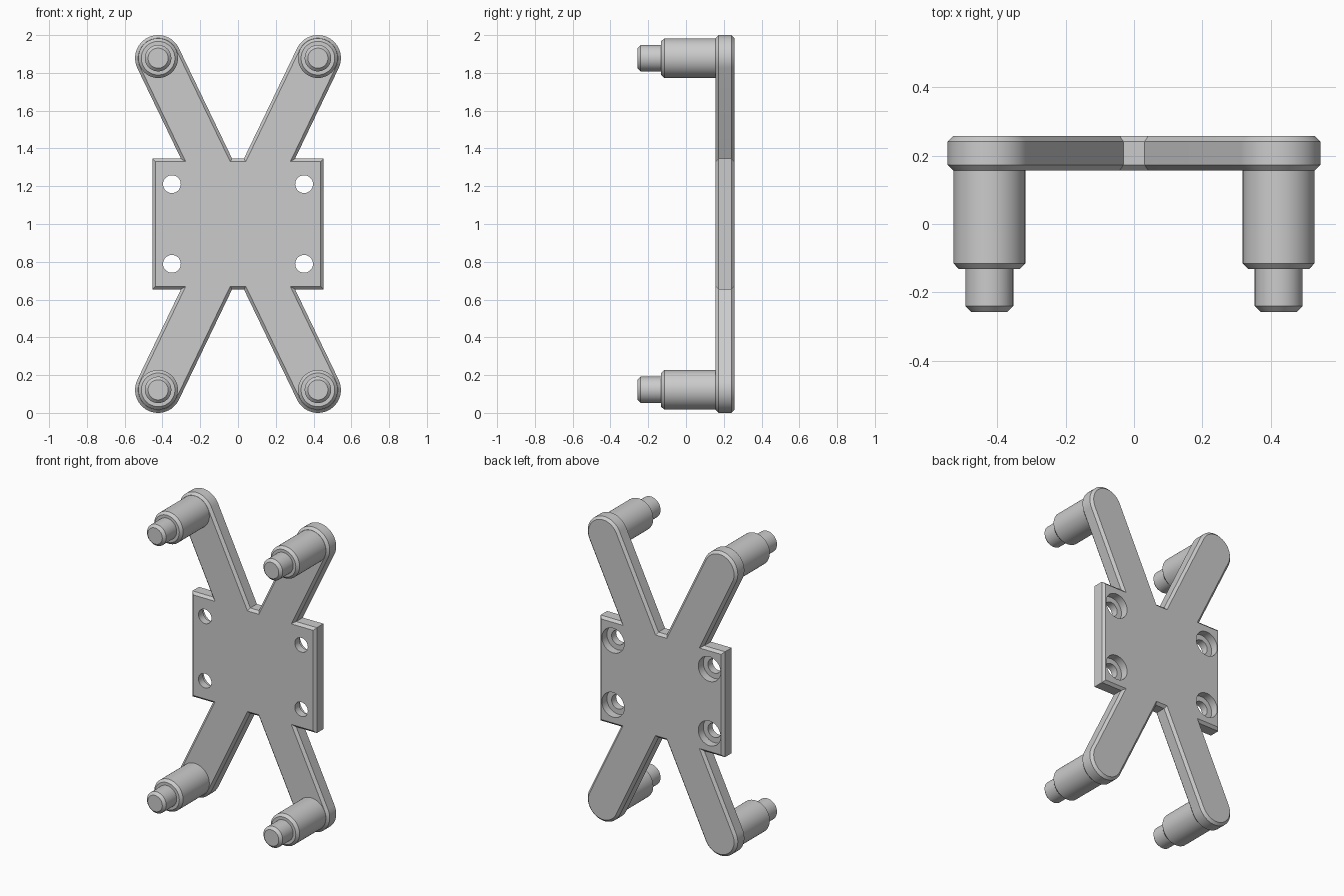
import bpy, bmesh
from math import sin, cos, pi, atan2, tan

if "Cube" in bpy.data.objects:
    bpy.data.objects.remove(bpy.data.objects["Cube"])

W, H = 0.452, 0.346            # half size of the central plate
CX, CZ, R = 0.423, 0.878, 0.122  # arm tip centre (from plate centre) and radius
Y0, Y1 = 0.157, 0.257          # front and back of the plate
CORNERS = [(sx, sz) for sx in (-1, 1) for sz in (-1, 1)]


def finish(name, bm):
    bmesh.ops.recalc_face_normals(bm, faces=bm.faces)
    me = bpy.data.meshes.new(name)
    bm.to_mesh(me)
    bm.free()
    ob = bpy.data.objects.new(name, me)
    bpy.context.collection.objects.link(ob)
    return ob


def lathe(bm, profile, x, z, n=48):
    """Closed solid turned about the y axis from (radius, y) pairs."""
    rings = [[bm.verts.new((x + r * cos(2 * pi * i / n), y, z + r * sin(2 * pi * i / n)))
              for i in range(n)] for r, y in profile]
    for a, b in zip(rings, rings[1:]):
        for i in range(n):
            j = (i + 1) % n
            bm.faces.new((a[i], a[j], b[j], b[i]))
    bm.faces.new(rings[0])
    bm.faces.new(rings[-1])


def smooth(ob):
    bpy.ops.object.select_all(action='DESELECT')
    ob.select_set(True)
    bpy.context.view_layer.objects.active = ob
    bpy.ops.object.shade_smooth_by_angle(angle=0.5)


# X-shaped plate outline: one quarter, then mirrored
th = atan2(CZ, CX)
mid = CX - (CZ - H) / tan(th)
half = R / sin(th)
quarter = [(mid - half, H)]
for i in range(25):
    a = th + pi / 2 - pi * i / 24
    quarter.append((CX + R * cos(a), CZ + R * sin(a)))
quarter += [(mid + half, H), (W, H)]
outline = (quarter + [(x, -z) for x, z in reversed(quarter)]
           + [(-x, -z) for x, z in quarter] + [(-x, z) for x, z in reversed(quarter)])

# Bracket plate with chamfered rims
bm = bmesh.new()
face = bm.faces.new([bm.verts.new((x, Y0, 1 + z)) for x, z in outline])
ext = bmesh.ops.extrude_face_region(bm, geom=[face])
for v in ext['geom']:
    if isinstance(v, bmesh.types.BMVert):
        v.co.y = Y1
bmesh.ops.recalc_face_normals(bm, faces=bm.faces)
rims = [e for e in bm.edges if abs(e.verts[0].co.y - e.verts[1].co.y) < 1e-5]
bmesh.ops.bevel(bm, geom=rims, offset=0.016, segments=1, affect='EDGES', profile=0.5)
plate = finish("bracket_plate", bm)

# Counterbored screw holes, wider at the back
bm = bmesh.new()
for sx, sz in CORNERS:
    lathe(bm, [(0.047, 0.05), (0.047, 0.205), (0.081, 0.205), (0.081, 0.35)],
          sx * 0.35, 1 + sz * 0.211)
cutter = finish("hole_cutter", bm)
cutter.hide_render = True
mod = plate.modifiers.new("holes", 'BOOLEAN')
mod.operation = 'DIFFERENCE'
mod.solver = 'EXACT'
mod.object = cutter
bpy.context.view_layer.objects.active = plate
bpy.ops.object.modifier_apply(modifier="holes")
bpy.data.objects.remove(cutter)
smooth(plate)

# Stepped pegs on the front of each arm tip
for sx, sz in CORNERS:
    bm = bmesh.new()
    lathe(bm, [(0.105, Y0 + 0.004), (0.105, -0.115), (0.089, -0.132), (0.07, -0.132),
               (0.07, -0.24), (0.053, -0.257)], sx * CX, 1 + sz * CZ)
    side = "right" if sx > 0 else "left"
    smooth(finish(f"peg_{'upper' if sz > 0 else 'lower'}_{side}", bm))
